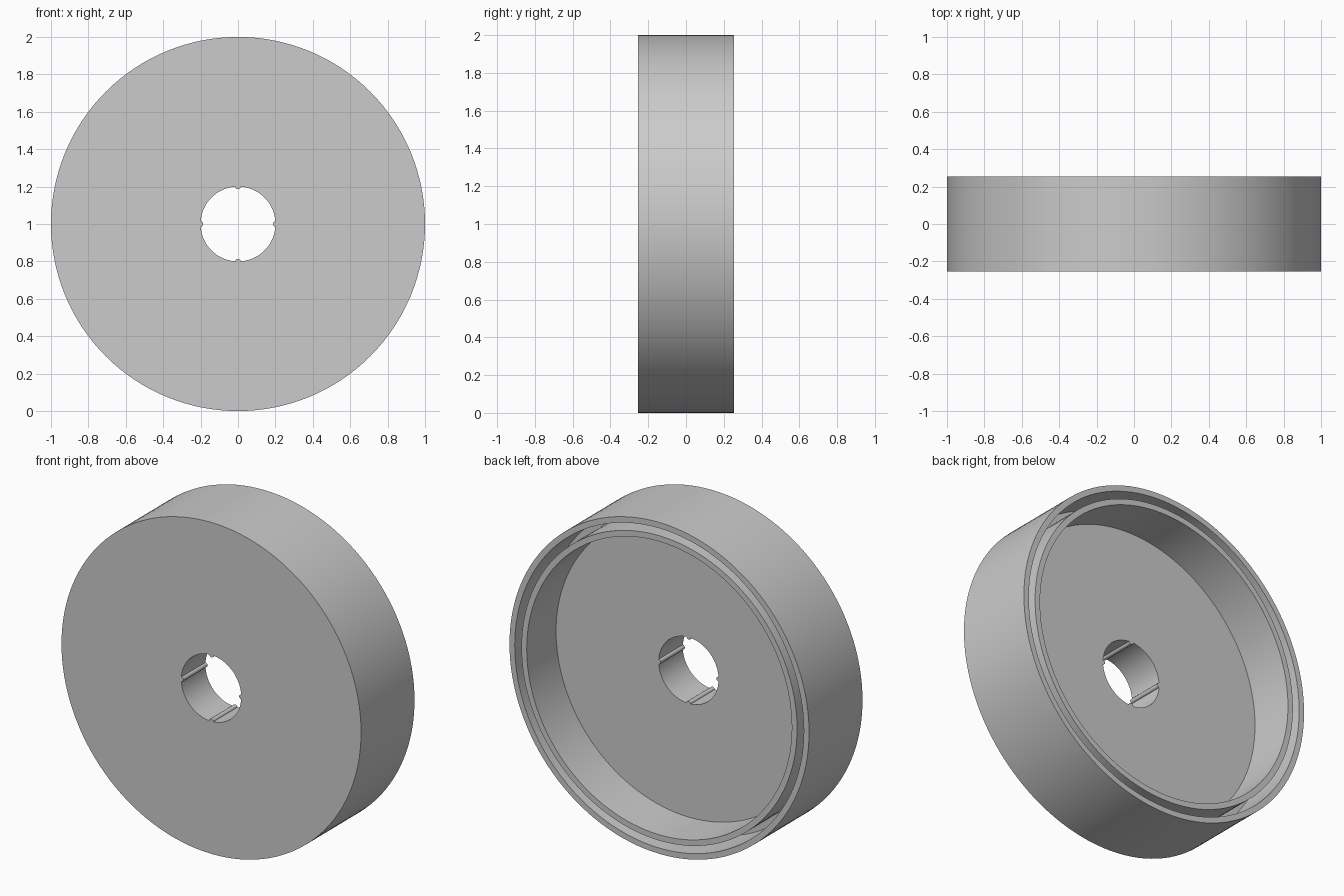
import bpy, bmesh, math
from mathutils import Matrix, Vector

cube = bpy.data.objects.get("Cube")
if cube:
    bpy.data.objects.remove(cube, do_unlink=True)

HALF = 0.255      # half of the overall width
FLOOR = -0.025    # back surface of the thick web
BORE = 0.2
CENTRE = Vector((0, 0, 1))

grey = bpy.data.materials.new("plain grey")
grey.use_nodes = True
grey.diffuse_color = (0.6, 0.6, 0.6, 1)
grey.node_tree.nodes["Principled BSDF"].inputs["Base Color"].default_value = (0.6, 0.6, 0.6, 1)


def finish(bm, name):
    """Turn a bmesh into a smooth-shaded object with crisp edges."""
    bmesh.ops.recalc_face_normals(bm, faces=bm.faces)
    mesh = bpy.data.meshes.new(name)
    bm.to_mesh(mesh)
    bm.free()
    mesh.materials.append(grey)
    obj = bpy.data.objects.new(name, mesh)
    bpy.context.collection.objects.link(obj)
    bpy.ops.object.select_all(action='DESELECT')
    obj.select_set(True)
    bpy.context.view_layer.objects.active = obj
    bpy.ops.object.shade_smooth_by_angle(angle=math.radians(30))
    return obj


# Wheel body: closed (radius, y) section with outer rim, groove and inner ring
section = [(BORE, -HALF), (1, -HALF), (1, HALF), (0.965, HALF), (0.965, FLOOR),
           (0.92, FLOOR), (0.92, HALF), (0.885, HALF), (0.885, FLOOR), (BORE, FLOOR)]
bm = bmesh.new()
verts = [bm.verts.new((r, y, 1)) for r, y in section]
edges = [bm.edges.new((v, verts[i - 1])) for i, v in enumerate(verts)]
bmesh.ops.spin(bm, geom=verts + edges, cent=CENTRE, axis=(0, 1, 0),
               angle=math.tau, steps=128, use_merge=True)
bmesh.ops.remove_doubles(bm, verts=bm.verts, dist=0.0001)
finish(bm, "wheel_body")

# Four rounded ribs running through the bore
RIB = 0.014
for i, side in enumerate(("right", "top", "left", "bottom")):
    bm = bmesh.new()
    arc = [math.pi * (0.5 + k / 10) for k in range(11)]
    outline = [(BORE + RIB * math.cos(a), RIB * math.sin(a)) for a in arc]
    outline += [(BORE + 0.005, -RIB), (BORE + 0.005, RIB)]
    face = bm.faces.new([bm.verts.new((x, -HALF, z)) for x, z in outline])
    new = bmesh.ops.extrude_face_region(bm, geom=[face])["geom"]
    bmesh.ops.translate(bm, vec=(0, FLOOR + HALF, 0),
                        verts=[g for g in new if isinstance(g, bmesh.types.BMVert)])
    turn = Matrix.Rotation(-i * math.pi / 2, 4, 'Y')
    bmesh.ops.transform(bm, matrix=Matrix.Translation(CENTRE) @ turn, verts=bm.verts)
    finish(bm, "bore_rib_" + side)
